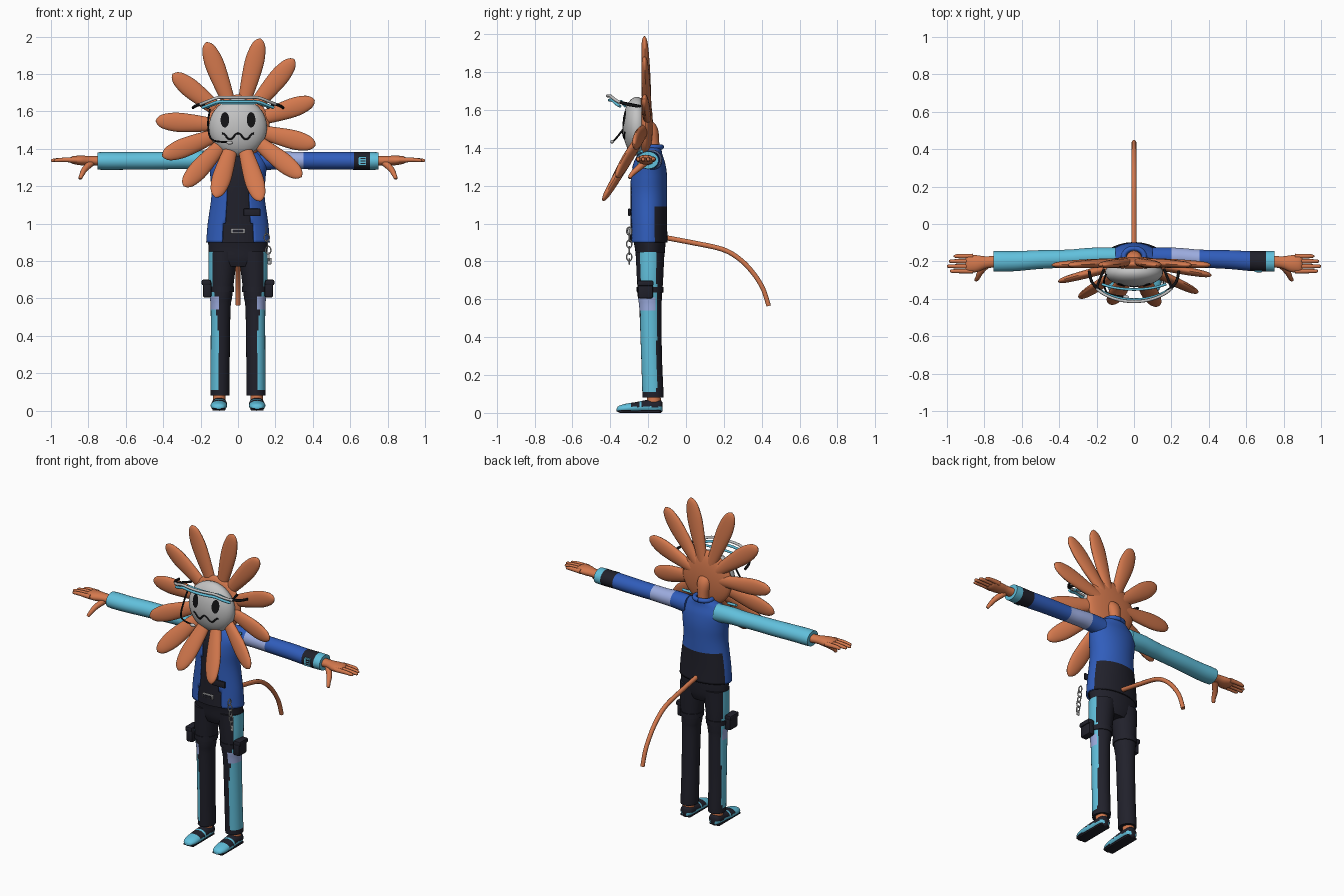
import bpy, bmesh, math
from mathutils import Vector, Matrix

if "Cube" in bpy.data.objects:
    bpy.data.objects.remove(bpy.data.objects["Cube"])

COLOURS = {"orange": (0.66, 0.19, 0.075), "cyan": (0.12, 0.53, 0.72), "blue": (0.03, 0.11, 0.5),
           "charcoal": (0.015, 0.015, 0.024), "lavender": (0.34, 0.42, 0.75),
           "pale_grey": (0.55, 0.55, 0.55), "black": (0.006, 0.006, 0.007)}
MATS = {}
for key, rgb in COLOURS.items():
    m = bpy.data.materials.new(key)
    m.use_nodes = True
    m.diffuse_color = (*rgb, 1)
    m.node_tree.nodes["Principled BSDF"].inputs["Base Color"].default_value = (*rgb, 1)
    MATS[key] = m


def finish(name, bm, mats, sharp=40):
    bmesh.ops.recalc_face_normals(bm, faces=bm.faces)
    me = bpy.data.meshes.new(name)
    bm.to_mesh(me)
    bm.free()
    for k in mats:
        me.materials.append(MATS[k])
    me.shade_smooth()
    me.set_sharp_from_angle(angle=math.radians(sharp))
    ob = bpy.data.objects.new(name, me)
    bpy.context.collection.objects.link(ob)
    return ob


def smooth_rows(rows, sub):
    """Catmull-Rom interpolation through the given cross-sections."""
    out = []
    for i in range(len(rows) - 1):
        p = [rows[max(i - 1, 0)], rows[i], rows[i + 1], rows[min(i + 2, len(rows) - 1)]]
        for k in range(sub):
            u = k / sub
            out.append([b + 0.5 * u * (c - a + u * (2 * a - 5 * b + 4 * c - d + u * (3 * (b - c) + d - a)))
                        for a, b, c, d in zip(*p)])
    return out + [list(rows[-1])]


def loft(name, axis, rows, mats, rule=None, sides=24, sub=4, caps=True, matrix=None):
    """Rows are (position along axis, centre a, centre b, radius a, radius b).
    The rule maps a face centre to a colour name, or None to leave a gap."""
    bm = bmesh.new()
    order = {"x": (0, 1, 2), "y": (1, 0, 2), "z": (1, 2, 0)}[axis]
    rings = []
    for t, a, b, ra, rb in smooth_rows(rows, sub):
        ring = []
        for k in range(sides):
            g = math.tau * k / sides
            co = (t, a + max(ra, 0.001) * math.cos(g), b + max(rb, 0.001) * math.sin(g))
            ring.append(bm.verts.new([co[i] for i in order]))
        rings.append(ring)
    for r, q in zip(rings, rings[1:]):
        for k in range(sides):
            j = (k + 1) % sides
            f = bm.faces.new((r[k], r[j], q[j], q[k]))
    if caps:
        bm.faces.new(rings[0])
        bm.faces.new(rings[-1])
    if rule:
        gaps = []
        for f in bm.faces:
            key = rule(f.calc_center_median())
            if key is None:
                gaps.append(f)
            else:
                f.material_index = mats.index(key)
        bmesh.ops.delete(bm, geom=gaps, context="FACES")
    if matrix:
        bm.transform(matrix)
    return finish(name, bm, mats)


def ball(name, centre, radii, mat):
    bm = bmesh.new()
    bmesh.ops.create_uvsphere(bm, u_segments=32, v_segments=20, radius=1,
                              matrix=Matrix.Translation(centre) @ Matrix.Diagonal((*radii, 1)))
    return finish(name, bm, [mat])


def box(name, centre, size, mat, bevel=0.0):
    bm = bmesh.new()
    bmesh.ops.create_cube(bm, size=1, matrix=Matrix.Translation(centre) @ Matrix.Diagonal((*size, 1)))
    if bevel:
        bmesh.ops.bevel(bm, geom=bm.edges[:], offset=bevel, segments=2, affect="EDGES", profile=0.5)
    return finish(name, bm, [mat])


def tube(name, points, radius, mat, end=1.0, sub=6):
    """Round tube through the points, tapering to radius * end."""
    cu = bpy.data.curves.new(name, "CURVE")
    cu.dimensions, cu.bevel_depth, cu.bevel_resolution, cu.use_fill_caps = "3D", radius, 3, True
    pts = smooth_rows(points, sub)
    sp = cu.splines.new("POLY")
    sp.points.add(len(pts) - 1)
    for i, p in enumerate(pts):
        sp.points[i].co = (*p, 1)
        sp.points[i].radius = 1 + (end - 1) * i / (len(pts) - 1)
    sp.use_smooth = True
    cu.materials.append(MATS[mat])
    ob = bpy.data.objects.new(name, cu)
    bpy.context.collection.objects.link(ob)
    bpy.ops.object.select_all(action="DESELECT")
    ob.select_set(True)
    bpy.context.view_layer.objects.active = ob
    bpy.ops.object.convert(target="MESH")


# Petals around the head: lower ones lean forward
TIPS = [(.12, 1.99), (.30, 1.88), (.41, 1.66), (.415, 1.42), (.34, 1.25), (.12, 1.12),
        (-.12, 1.14), (-.29, 1.20), (-.405, 1.36), (-.44, 1.55), (-.35, 1.80), (-.17, 1.97)]
PROFILE = [(0, .03, .02), (.3, .036, .022), (.55, .047, .023), (.75, .051, .021),
           (.9, .04, .017), (.97, .023, .011), (1, .002, .002)]
root = Vector((0, -.2, 1.52))
for x, z in TIPS:
    d = Vector((x, -.22 - .55 * max(0, 1.52 - z), z)) - root
    up = d.normalized()
    side = up.cross(Vector((0, 1, 0))).normalized()
    frame = Matrix((side, up.cross(side), up)).transposed().to_4x4()
    loft("petal", "z", [(t * d.length, 0, 0, w, h) for t, w, h in PROFILE], ["orange"],
         sides=20, matrix=Matrix.Translation(root) @ frame)
ball("head_back", (0, -.215, 1.52), (.17, .04, .17), "orange")
loft("neck", "z", [(1.34, 0, -.18, .04, .04), (1.42, 0, -.175, .034, .034), (1.49, 0, -.18, .042, .034),
                   (1.53, 0, -.19, .034, .025), (1.55, 0, -.2, .005, .005)], ["orange"])

# Face with painted features following its curve
FACE, RAD = Vector((0, -.26, 1.515)), Vector((.155, .075, .155))
ball("face", FACE, RAD, "pale_grey")


def on_face(x, z, lift):
    q = 1 - (x / RAD.x) ** 2 - ((z - FACE.z) / RAD.z) ** 2
    return (x, FACE.y - RAD.y * math.sqrt(max(q, 0)) - lift, z)


for s in (-1, 1):
    bm = bmesh.new()
    bmesh.ops.create_circle(bm, cap_ends=True, segments=24, radius=1)
    bmesh.ops.inset_region(bm, faces=bm.faces[:], thickness=.5)
    for v in bm.verts:
        v.co = on_face(s * .07 + .023 * v.co.x, 1.555 + .041 * v.co.y, .004)
    finish("eye", bm, ["black"])
xs = [i * .0085 for i in range(-10, 11)]
tube("mouth", [on_face(x, 1.467 + .016 * math.cos(math.tau * x / .085), 0) for x in xs], .005, "black", sub=1)


# Headset bars, side rods and microphone
def bar(y_front, z, width):
    pts = []
    for i in range(-8, 9):
        x = width * i / 8
        pts.append((x, -.25 + (y_front + .25) * math.sqrt(1 - (x / .245) ** 2),
                    z - .4 * max(0, abs(x) - .11)))
    return pts


tube("visor_top_bar", bar(-.415, 1.675, .2), .008, "pale_grey", sub=2)
tube("visor_low_bar", bar(-.405, 1.652, .19), .008, "cyan", sub=2)
tube("visor_inner_bar", bar(-.35, 1.645, .17), .007, "cyan", sub=2)
for s in (-1, 1):
    tube("visor_rod", [(s * .18, -.36, 1.645), (s * .225, -.31, 1.63), (s * .24, -.25, 1.62)], .008, "black")
    tube("visor_arm", [(s * .2, -.34, 1.64), (s * .16, -.24, 1.62)], .007, "black")
tube("microphone_arm", [(-.15, -.27, 1.61), (-.16, -.31, 1.53), (-.14, -.37, 1.45), (-.05, -.39, 1.435)], .005, "black")
ball("microphone_tip", (-.045, -.39, 1.433), (.018, .01, .01), "pale_grey")

# Torso: dark shirt inside an open jacket
BODY = [(.9, 0, -.2, .17, .103), (1.0, 0, -.2, .162, .1), (1.15, 0, -.2, .142, .1), (1.25, 0, -.198, .148, .098),
        (1.32, 0, -.195, .152, .085), (1.37, 0, -.19, .12, .064), (1.405, 0, -.175, .06, .045)]
loft("shirt", "z", [(t, a, b, ra * .93, rb * .93) for t, a, b, ra, rb in BODY], ["charcoal"], sides=32)


def jacket_rule(c):
    if c.y < -.2 and abs(c.x) < .085 - .1 * (c.z - .9):
        return None
    return "charcoal" if c.y > -.165 and c.z < 1.08 else "blue"


jacket = loft("jacket", "z", BODY, ["blue", "charcoal"], jacket_rule, sides=72, sub=5, caps=False)
mod = jacket.modifiers.new("thickness", "SOLIDIFY")
mod.thickness, mod.offset = .01, -1
tube("jacket_collar", [(.055 * math.sin(g), -.175 + .045 * math.cos(g), 1.405)
                       for g in [math.tau * i / 16 for i in range(17)]], .014, "blue", sub=2)
box("chest_strap", (.075, -.3, 1.06), (.09, .012, .04), "charcoal", .004)
box("belt_buckle", (0, -.301, .96), (.075, .012, .028), "pale_grey", .004)
box("belt_buckle_centre", (0, -.307, .96), (.058, .006, .016), "charcoal")

# Sleeves and cuffs
ARM = [(.1, -.175, 1.335, .05, .055), (.2, -.178, 1.34, .052, .05), (.27, -.18, 1.338, .05, .047),
       (.35, -.185, 1.337, .048, .046), (.5, -.19, 1.336, .05, .047), (.62, -.198, 1.335, .053, .047),
       (.705, -.2, 1.335, .055, .048), (.75, -.2, 1.335, .055, .046)]
loft("right_sleeve", "x", [(-r[0], *r[1:]) for r in ARM], ["cyan"])


def left_sleeve_rule(c):
    for limit, key in ((.2, "blue"), (.35, "lavender"), (.62, "blue"), (.705, "charcoal")):
        if c.x < limit:
            return key
    return "cyan"


loft("left_sleeve", "x", ARM, ["blue", "lavender", "charcoal", "cyan"], left_sleeve_rule)
box("sleeve_patch", (.665, -.252, 1.335), (.04, .009, .05), "cyan")
for i in range(3):
    box("sleeve_patch_bar", (.668, -.257, 1.322 + i * .013), (.026, .004, .006), "charcoal")

# Hands and shoulder piping
for s in (-1, 1):
    loft("hand", "x", [(s * .73, -.2, 1.335, .032, .026), (s * .79, -.205, 1.337, .032, .024),
                       (s * .84, -.212, 1.338, .045, .026), (s * .885, -.212, 1.34, .046, .02),
                       (s * .9, -.212, 1.34, .038, .01)], ["orange"])
    for i, (y, tip) in enumerate([(-.172, .965), (-.199, .99), (-.226, 1.0), (-.252, .985)]):
        loft("finger", "x", [(s * .86, y, 1.34, .013, .014), (s * .93, y, 1.341, .0115, .012),
                             (s * (tip - .01), y, 1.338, .009, .009), (s * tip, y, 1.337, .002, .002)],
             ["orange"], sides=12)
    tube("thumb", [(s * .785, -.215, 1.325), (s * .82, -.255, 1.29), (s * .835, -.285, 1.262),
                   (s * .845, -.3, 1.24)], .02, "orange", .45)
    tube("shoulder_piping", [(s * .12, -.25, 1.372), (s * .19, -.235, 1.382)], .008, "cyan")

# Trousers
loft("trouser_hips", "z", [(.77, 0, -.19, .12, .06), (.81, 0, -.19, .15, .073), (.87, 0, -.19, .158, .08),
                           (.93, 0, -.195, .16, .088)], ["charcoal"], sides=32)
for s in (-1, 1):
    def leg_rule(c):
        x = c.x * s
        if .54 < c.z < .61 and x > .1 and c.y < -.165:
            return "lavender"
        if x > .1 and .11 < c.z < .85 and -.24 < c.y < -.155:
            return "cyan"
        return "charcoal"

    LEG = [(.08, .097, -.175, .05, .056), (.11, .096, -.175, .051, .056), (.3, .095, -.182, .051, .055),
           (.54, .093, -.188, .053, .058), (.61, .091, -.19, .06, .063), (.72, .088, -.19, .07, .07),
           (.85, .079, -.19, .079, .076)]
    loft("trouser_leg", "z", [(t, s * a, *r) for t, a, *r in LEG],
         ["charcoal", "cyan", "lavender"], leg_rule, sides=40, sub=6)
    box("leg_pouch", (s * .165, -.215, .65), (.045, .08, .09), "charcoal", .01)
    box("pouch_flap", (s * .17, -.215, .685), (.048, .085, .03), "charcoal", .008)
    loft("leg_strap", "z", [(.635, s * .09, -.19, .068, .07), (.665, s * .09, -.19, .07, .071)], ["charcoal"], sub=1)

    # Ankle and slip-on shoe
    loft("ankle", "z", [(.03, s * .1, -.17, .034, .038), (.1, s * .1, -.17, .032, .036)], ["orange"], sub=1)

    def shoe_rule(c):
        if c.z < .014:
            return "charcoal"
        return "cyan" if c.z < .032 or c.y < -.29 or -.25 < c.y < -.235 else "charcoal"

    SHOE = [(-.366, .103, .016, .012, .008), (-.355, .103, .02, .03, .017), (-.32, .103, .024, .042, .024),
            (-.26, .102, .029, .044, .029), (-.21, .1, .034, .041, .034), (-.16, .1, .036, .04, .036),
            (-.135, .1, .034, .033, .034), (-.125, .1, .032, .015, .024)]
    shoe = loft("shoe", "y", [(t, s * a, *r) for t, a, *r in SHOE], ["charcoal", "cyan"], shoe_rule, sides=32)
    box("shoe_sole", (s * .102, -.245, .007), (.07, .22, .014), "charcoal", .006)

# Hanging chain at the left hip
for i in range(5):
    z, r = .96 - .034 * i, .014
    path = [(.15 + .004 * i + (r * math.cos(g) if i % 2 else 0), -.3 + (0 if i % 2 else r * math.cos(g)),
             z + 1.5 * r * math.sin(g)) for g in [math.tau * k / 10 for k in range(11)]]
    tube("chain_link", path, .0035, "pale_grey", sub=2)
box("chain_tag", (.168, -.3, .8), (.02, .006, .035), "pale_grey", .002)

# Tail
tube("tail", [(0, -.12, .928), (0, .03, .9), (0, .19, .865), (0, .28, .815), (0, .35, .745),
              (0, .405, .66), (0, .437, .565)], .014, "orange", .9)
